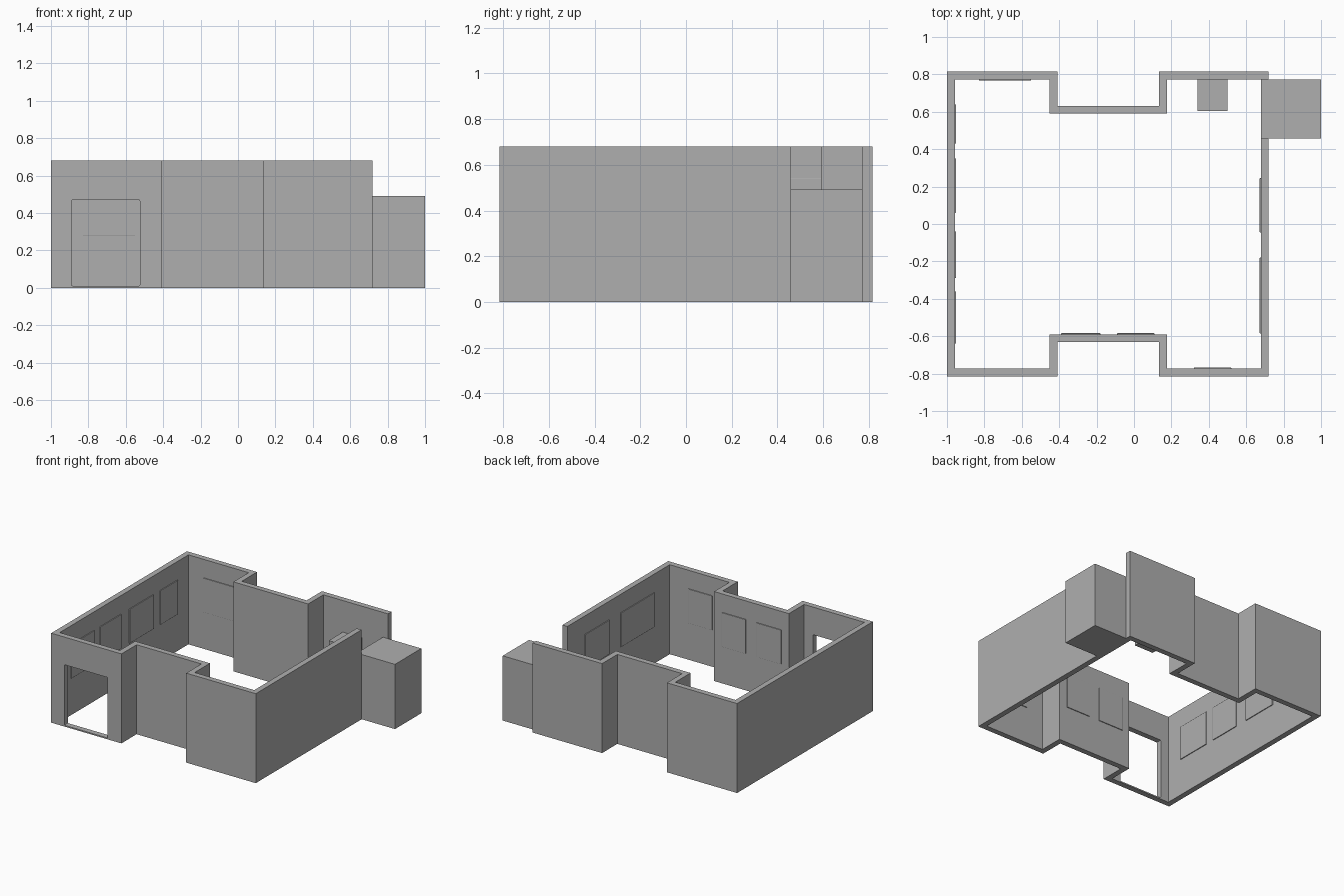
import bpy, bmesh
from mathutils import Vector

if "Cube" in bpy.data.objects:
    bpy.data.objects.remove(bpy.data.objects["Cube"], do_unlink=True)

HEIGHT, THICK, PLATE = 0.68, 0.042, 0.006
LEFT, RIGHT, DEPTH = -1.0, 0.72, 0.815
NOTCH_A, NOTCH_B, NOTCH_Y = -0.41, 0.135, 0.632
GAP_Y = 0.457
SILL, HEAD = 0.28, 0.54

grey = bpy.data.materials.new("plain grey")
grey.use_nodes = True
colour = (0.43, 0.43, 0.43, 1)
grey.diffuse_color = colour
grey.node_tree.nodes["Principled BSDF"].inputs["Base Color"].default_value = colour


def finish(name, bm):
    bmesh.ops.recalc_face_normals(bm, faces=bm.faces)
    mesh = bpy.data.meshes.new(name)
    bm.to_mesh(mesh)
    bm.free()
    mesh.materials.append(grey)
    obj = bpy.data.objects.new(name, mesh)
    bpy.context.collection.objects.link(obj)
    return obj


def box(name, low, high, bevel=0.0, along=None):
    """Box between two corners; bevel all edges, or only those along one axis."""
    bm = bmesh.new()
    bmesh.ops.create_cube(bm, size=1)
    low, high = Vector(low), Vector(high)
    for v in bm.verts:
        v.co = (low + high) / 2 + v.co * (high - low)
    if bevel:
        edges = [e for e in bm.edges if along is None
                 or abs(e.verts[0].co[along] - e.verts[1].co[along]) > 1e-5]
        bmesh.ops.bevel(bm, geom=edges, offset=bevel, segments=2, profile=0.5,
                        affect='EDGES')
    return finish(name, bm)


# Walls: one open strip running round the rooms, with a notch front and back
T = THICK
outer_half = [(LEFT, DEPTH), (NOTCH_A, DEPTH), (NOTCH_A, NOTCH_Y),
              (NOTCH_B, NOTCH_Y), (NOTCH_B, DEPTH), (RIGHT, DEPTH)]
inner_half = [(LEFT + T, DEPTH - T), (NOTCH_A - T, DEPTH - T),
              (NOTCH_A - T, NOTCH_Y - T), (NOTCH_B + T, NOTCH_Y - T),
              (NOTCH_B + T, DEPTH - T)]


def front(points):
    return [(x, -y) for x, y in points]


outline = (outer_half[::-1] + front(outer_half)
           + [(RIGHT, GAP_Y), (RIGHT - T, GAP_Y), (RIGHT - T, T - DEPTH)]
           + front(inner_half)[::-1] + inner_half + [(RIGHT, DEPTH - T)])
bm = bmesh.new()
base = bm.faces.new([bm.verts.new((x, y, 0)) for x, y in outline])
top = bmesh.ops.extrude_face_region(bm, geom=[base])["geom"]
bmesh.ops.translate(bm, vec=(0, 0, HEIGHT),
                    verts=[g for g in top if isinstance(g, bmesh.types.BMVert)])
walls = finish("walls", bm)

# Doorway cut through the front wall, leaving a low threshold
cutter = box("doorway_cutter", (-0.89, -DEPTH - 0.1, 0.01),
             (-0.525, -DEPTH + 0.1, 0.47), 0.006, along=1)
cutter.hide_render = True
cut = walls.modifiers.new("doorway", 'BOOLEAN')
cut.object, cut.solver = cutter, 'EXACT'
bpy.context.view_layer.objects.active = walls
bpy.ops.object.modifier_apply(modifier=cut.name)
bpy.data.objects.remove(cutter, do_unlink=True)

# Side annex filling the corner gap, and a block hung on the back wall
box("annex", (RIGHT - T, GAP_Y, 0), (1.0, DEPTH - T, 0.492))
box("wall_block", (0.34, 0.605, 0.1), (0.5, DEPTH - T, 0.44))


# Window panels: thin bevelled plates on the inner wall faces
def panels(name, axis, wall, direction, spans):
    for i, (a, b) in enumerate(spans, 1):
        near, far = wall - direction * 0.002, wall + direction * PLATE
        low, high = sorted((near, far))
        if axis == 'x':
            ends = (low, a, SILL), (high, b, HEAD)
        else:
            ends = (a, low, SILL), (b, high, HEAD)
        box(f"{name}_window_{i}", *ends, bevel=0.002)


panels("right_side", 'x', LEFT + T, 1,
       [(-0.64, -0.36), (-0.29, -0.04), (0.06, 0.35), (0.43, 0.64)])
panels("left_side", 'x', RIGHT - T, -1, [(-0.585, -0.18), (-0.045, 0.245)])
panels("front_notch", 'y', T - NOTCH_Y, 1, [(-0.39, -0.18), (-0.09, 0.11)])
panels("front", 'y', T - DEPTH, 1, [(0.32, 0.52)])
panels("back", 'y', DEPTH - T, -1, [(-0.83, -0.55)])
